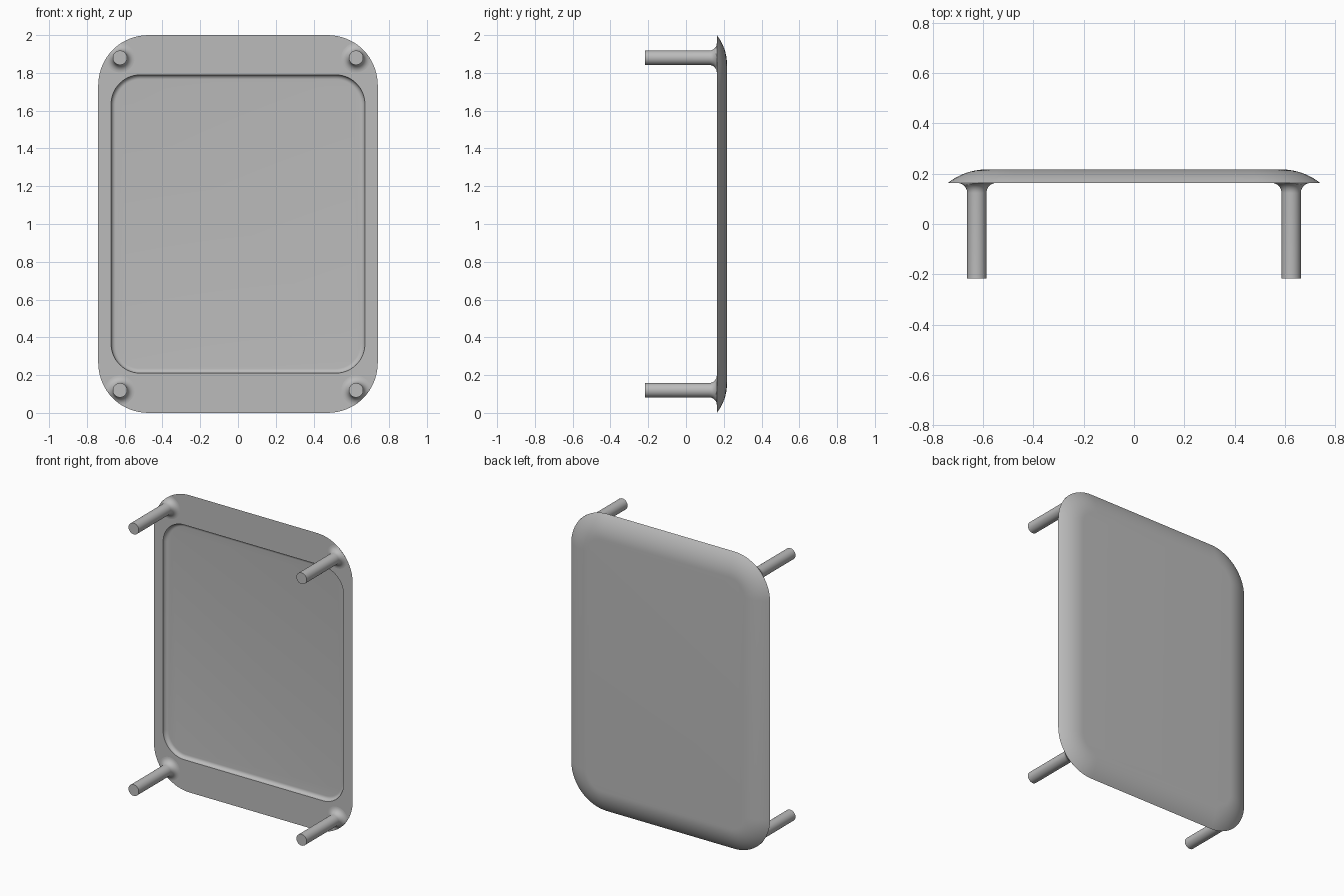
import bpy, bmesh, math

cube = bpy.data.objects.get("Cube")
if cube:
    bpy.data.objects.remove(cube, do_unlink=True)

grey = bpy.data.materials.new("plain_grey")
grey.use_nodes = True
colour = (0.5, 0.5, 0.5, 1)
grey.diffuse_color = colour
grey.node_tree.nodes["Principled BSDF"].inputs["Base Color"].default_value = colour

HALF_W, HALF_H, CORNER = 0.74, 1.0, 0.265
FACE_Y, BACK_Y, FRONT_Y = 0.163, 0.217, -0.217


def rounded_ring(half_w, half_h, radius, y, steps=14):
    """Rounded rectangle in the XZ plane, centred on z = 1."""
    points = []
    for k, (sx, sz) in enumerate(((1, 1), (-1, 1), (-1, -1), (1, -1))):
        for i in range(steps + 1):
            a = math.pi / 2 * (k + i / steps)
            points.append((sx * (half_w - radius) + radius * math.cos(a), y,
                           1 + sz * (half_h - radius) + radius * math.sin(a)))
    return points


def loft(name, rings, cap_start=True, cap_end=True):
    """Skin a series of closed rings into a smooth-shaded object."""
    bm = bmesh.new()
    loops = [[bm.verts.new(p) for p in ring] for ring in rings]
    for a, b in zip(loops, loops[1:]):
        for i in range(len(a)):
            j = (i + 1) % len(a)
            bm.faces.new((a[i], a[j], b[j], b[i]))
    if cap_start:
        bm.faces.new(loops[0])
    if cap_end:
        bm.faces.new(loops[-1])
    bmesh.ops.recalc_face_normals(bm, faces=bm.faces)
    mesh = bpy.data.meshes.new(name)
    bm.to_mesh(mesh)
    bm.free()
    mesh.materials.append(grey)
    obj = bpy.data.objects.new(name, mesh)
    bpy.context.collection.objects.link(obj)
    bpy.ops.object.select_all(action='DESELECT')
    obj.select_set(True)
    bpy.context.view_layer.objects.active = obj
    bpy.ops.object.shade_smooth_by_angle(angle=math.radians(30))
    return obj


# Panel: domed back edge, flat front rim, shallow recess with a filleted floor
rings = []
inset, rise = 0.155, BACK_Y - FACE_Y
dome = (inset ** 2 + rise ** 2) / (2 * rise)
sweep = math.asin(inset / dome)
for i in range(11):
    a = sweep * i / 10
    d = inset - dome * math.sin(a)
    rings.append(rounded_ring(HALF_W - d, HALF_H - d, CORNER - d,
                              BACK_Y - dome * (1 - math.cos(a))))
fillet = 0.025
for i in range(8):
    a = math.pi / 2 * i / 7
    d = fillet * (1 - math.cos(a))
    rings.append(rounded_ring(0.672 - d, 0.79 - d, 0.155 - d,
                              FACE_Y + fillet * math.sin(a)))
loft("panel", rings)


# Pegs: round posts flaring into the panel, flare trimmed to the panel outline
def peg_ring(sx, sz, radius, y, sides=40):
    cx, cz = HALF_W - CORNER, HALF_H - CORNER
    points = []
    for i in range(sides):
        a = 2 * math.pi * i / sides
        x, z = 0.625 + radius * math.cos(a), 0.88 + radius * math.sin(a)
        reach = math.hypot(x - cx, z - cz)
        if x > cx and z > cz and reach > CORNER:
            x, z = cx + (x - cx) * CORNER / reach, cz + (z - cz) * CORNER / reach
        points.append((sx * x, y, 1 + sz * z))
    return points


POST, FLARE = 0.038, 0.04
for side, sx in (("left", 1), ("right", -1)):
    for level, sz in (("upper", 1), ("lower", -1)):
        rings = [peg_ring(sx, sz, POST, FRONT_Y)]
        for i in range(9):
            a = math.pi / 2 * i / 8
            rings.append(peg_ring(sx, sz, POST + FLARE * (1 - math.cos(a)),
                                  FACE_Y - FLARE * (1 - math.sin(a))))
        loft(f"{level}_{side}_peg", rings, cap_end=False)
